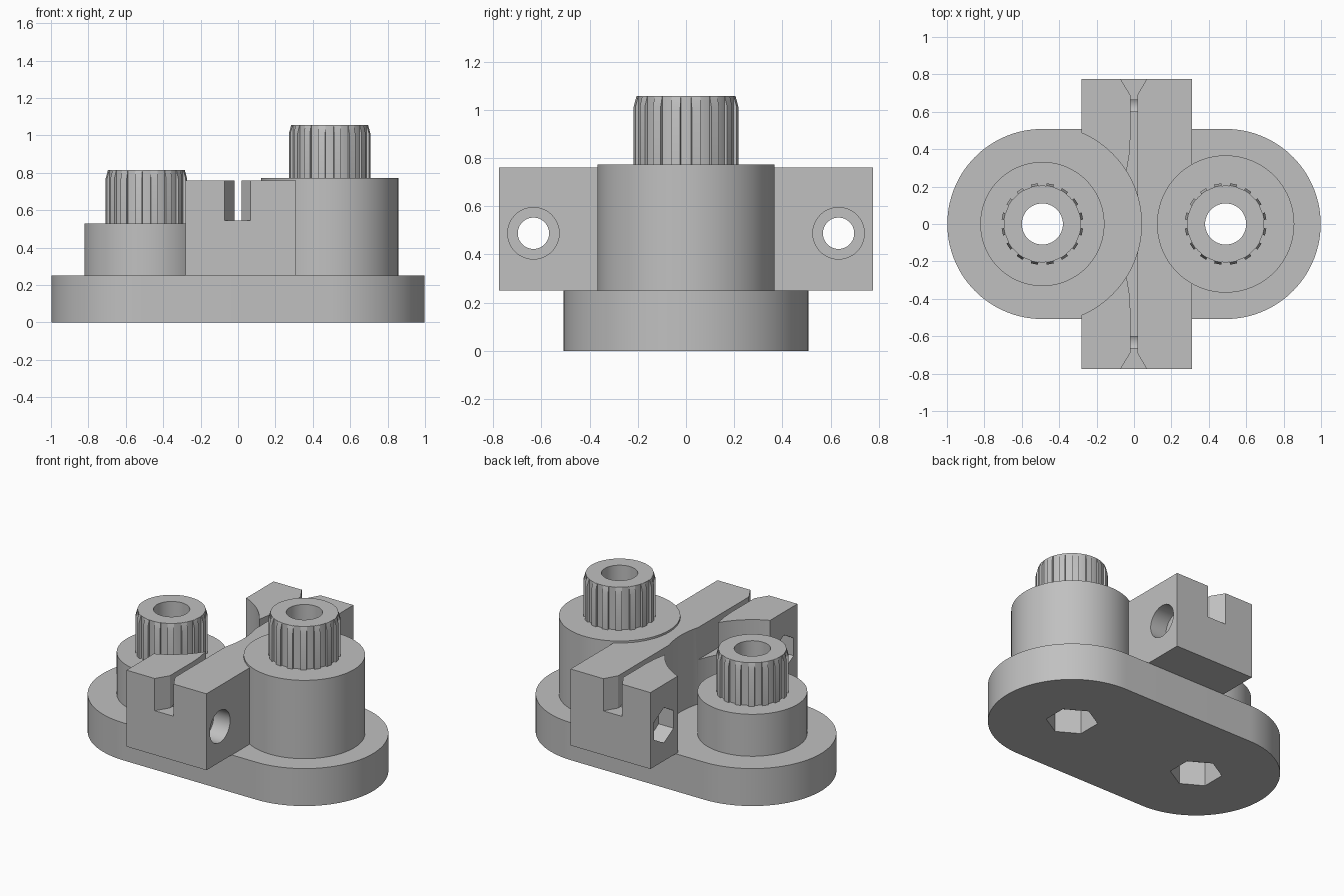
import bpy
import bmesh
from math import sin, cos, pi, radians
from mathutils import Matrix, Vector

cube = bpy.data.objects.get("Cube")
if cube:
    bpy.data.objects.remove(cube, do_unlink=True)

grey = bpy.data.materials.new("light_grey")
grey.use_nodes = True
grey.diffuse_color = (0.53, 0.53, 0.53, 1)
grey.node_tree.nodes["Principled BSDF"].inputs["Base Color"].default_value = (0.53, 0.53, 0.53, 1)

PITCH = 0.49      # distance of each hub from the centre
TOP = 0.25        # top of the base plate


def ring(r, n=96, cx=0, cy=0, start=0.0, sweep=2 * pi, closed=True):
    steps = n if closed else n - 1
    return [(cx + r * cos(start + sweep * i / steps),
             cy + r * sin(start + sweep * i / steps)) for i in range(n)]


def add_prism(bm, outline, lo, hi, place):
    """Extrude a 2D outline from lo to hi; place maps (u, v, w) to a point."""
    face = bm.faces.new([bm.verts.new(place(u, v, lo)) for u, v in outline])
    out = bmesh.ops.extrude_face_region(bm, geom=[face])
    move = Vector(place(0, 0, hi)) - Vector(place(0, 0, lo))
    bmesh.ops.translate(bm, vec=move, verts=[g for g in out["geom"]
                        if isinstance(g, bmesh.types.BMVert)])


def along_z(u, v, w):
    return (u, v, w)


def along_x(u, v, w):
    return (w, u, v)


def finish(name, bm):
    bmesh.ops.recalc_face_normals(bm, faces=bm.faces)
    mesh = bpy.data.meshes.new(name)
    bm.to_mesh(mesh)
    bm.free()
    obj = bpy.data.objects.new(name, mesh)
    bpy.context.collection.objects.link(obj)
    mesh.materials.append(grey)
    return obj


def prism(name, outline, lo, hi, place=along_z):
    bm = bmesh.new()
    add_prism(bm, outline, lo, hi, place)
    return finish(name, bm)


def select(obj):
    bpy.ops.object.select_all(action='DESELECT')
    obj.select_set(True)
    bpy.context.view_layer.objects.active = obj


def cut(obj, outline, lo, hi, place=along_z):
    cutter = prism("cutter", outline, lo, hi, place)
    cutter.hide_render = True
    mod = obj.modifiers.new("cut", 'BOOLEAN')
    mod.operation = 'DIFFERENCE'
    mod.solver = 'EXACT'
    mod.object = cutter
    select(obj)
    bpy.ops.object.modifier_apply(modifier=mod.name)
    bpy.data.objects.remove(cutter, do_unlink=True)


# Base plate with rounded ends and nut pockets underneath
outline = (ring(0.508, 64, PITCH, 0, -pi / 2, pi, False)
           + ring(0.508, 64, -PITCH, 0, pi / 2, pi, False))
base = prism("base_plate", outline, 0, TOP)
parts = [base]
for x in (-PITCH, PITCH):
    cut(base, ring(0.158, 6, x, 0, pi / 2), -0.1, 0.16)
    cut(base, ring(0.11, 48, x), -0.1, 0.5)

# Hubs with toothed pulleys on top
for side, x, radius, hub_top, gear_top in (("right", -PITCH, 0.332, 0.53, 0.815),
                                           ("left", PITCH, 0.367, 0.773, 1.057)):
    hub = prism(side + "_hub", ring(radius, 96, x), TOP, hub_top)
    gear = prism(side + "_pulley", ring(0.205, 96, x), hub_top, gear_top)
    for part in (hub, gear):
        cut(part, ring(0.11, 48, x), 0, 2)
    # Teeth: one profile with a sloped top, repeated around the pulley
    bm = bmesh.new()
    profile = [(0.195, hub_top), (0.218, hub_top), (0.218, gear_top - 0.045),
               (0.206, gear_top - 0.001), (0.195, gear_top - 0.001)]
    for i in range(16):
        turn = Matrix.Translation((x, 0, 0)) @ Matrix.Rotation((i + 0.5) * pi / 8, 4, 'Z')
        add_prism(bm, profile, -0.019, 0.019,
                  lambda u, v, w, t=turn: t @ Vector((u, w, v)))
    parts += [hub, gear, finish(side + "_pulley_teeth", bm)]

# Clamp block, hollowed around the low hub
block = prism("clamp_block", [(-0.28, -0.775), (0.31, -0.775), (0.31, 0.775), (-0.28, 0.775)],
              TOP, 0.76)
cut(block, ring(0.53, 128, -PITCH), 0, 2)

for s in (-1, 1):
    # Slot with flared mouth and relieved inner end
    slot = [(0.018, 0), (0.018, 0.69), (0.068, 0.775), (0.068, 0.9), (-0.072, 0.9),
            (-0.072, 0.775), (-0.02, 0.69), (-0.02, 0.45), (-0.025, 0.37),
            (-0.042, 0.27), (-0.042, 0)]
    cut(block, [(u, v * s) for u, v in slot], 0.545, 2)
    # Cross bolt hole, round head recess and hexagonal nut recess
    centre = (s * 0.633, 0.488)
    cut(block, ring(0.065, 48, *centre), -1, 1, along_x)
    cut(block, ring(0.107, 48, *centre), 0.19, 1, along_x)
    cut(block, ring(0.118, 6, *centre, pi / 2), -1, -0.17, along_x)
parts.append(block)

for obj in parts:
    select(obj)
    bpy.ops.object.shade_smooth_by_angle(angle=radians(25))
